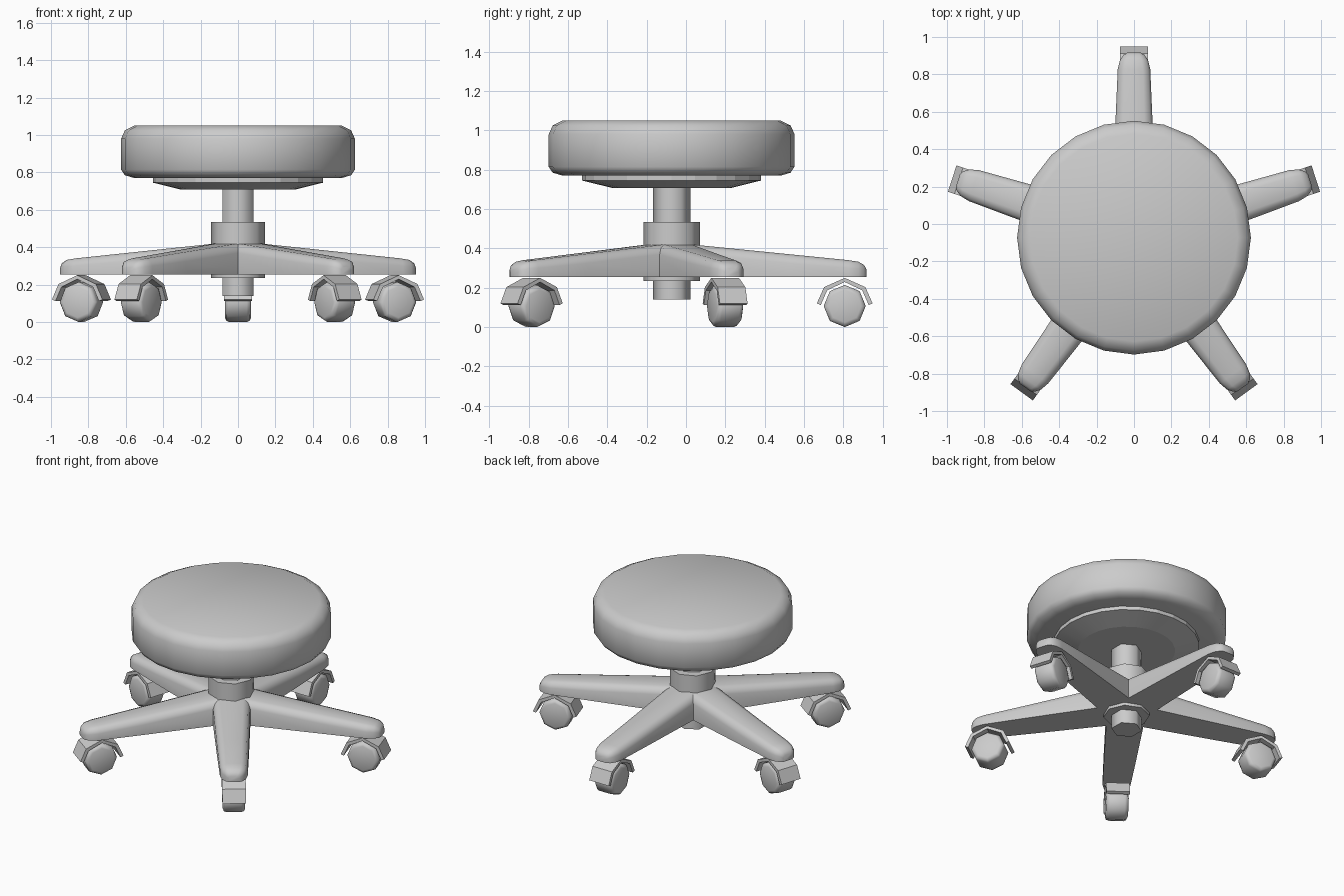
import bpy, bmesh
from math import sin, cos, pi, radians
from mathutils import Matrix

cube = bpy.data.objects.get("Cube")
if cube:
    bpy.data.objects.remove(cube, do_unlink=True)

CENTRE_Y = -0.073
LEG_ANGLES = {"back": 90, "left": 18, "right": 162,
              "front_right": 234, "front_left": 306}

grey = bpy.data.materials.new("plain grey")
grey.use_nodes = True
colour = (0.6, 0.6, 0.6, 1)
grey.diffuse_color = colour
grey.node_tree.nodes["Principled BSDF"].inputs["Base Color"].default_value = colour


def loft(name, rings, angle=0, smooth=40):
    """Skin a row of equal-length closed rings, cap both ends, turn about the hub."""
    bm = bmesh.new()
    rows = [[bm.verts.new(p) for p in ring] for ring in rings]
    n = len(rows[0])
    for a, b in zip(rows, rows[1:]):
        for i in range(n):
            j = (i + 1) % n
            bm.faces.new((a[i], a[j], b[j], b[i]))
    bm.faces.new(rows[0][::-1])
    bm.faces.new(rows[-1])
    bmesh.ops.recalc_face_normals(bm, faces=bm.faces[:])
    bm.transform(Matrix.Translation((0, CENTRE_Y, 0)) @ Matrix.Rotation(radians(angle), 4, "Z"))
    mesh = bpy.data.meshes.new(name)
    bm.to_mesh(mesh)
    bm.free()
    mesh.materials.append(grey)
    obj = bpy.data.objects.new(name, mesh)
    bpy.context.collection.objects.link(obj)
    bpy.ops.object.select_all(action="DESELECT")
    obj.select_set(True)
    bpy.context.view_layer.objects.active = obj
    bpy.ops.object.shade_smooth_by_angle(angle=radians(smooth))
    return obj


def turned(name, profile, sides, angle=0, smooth=40):
    """Round part from (radius, height) pairs."""
    steps = [2 * pi * i / sides for i in range(sides)]
    return loft(name, [[(r * cos(a), r * sin(a), z) for a in steps]
                       for r, z in profile], angle, smooth)


# Cushion and the dished plate below it
turned("seat", [(0.555, 0.77), (0.605, 0.785), (0.625, 0.815), (0.625, 0.98),
                (0.605, 1.025), (0.555, 1.05)], 24)
turned("seat_plate", [(0.305, 0.708), (0.455, 0.745), (0.455, 0.775)], 24, smooth=10)

# Central column
turned("post", [(0.095, 0.14), (0.095, 0.73)], 6, 90, 65)
turned("hub_sleeve", [(0.144, 0.235), (0.144, 0.535)], 8, 0, 50)


def leg_ring(r, w, top, b):
    """Flat-bottomed section with rounded upper corners."""
    half = [(w, 0.255), (w, top - b), (w - 0.3 * b, top - 0.3 * b), (w - b, top)]
    return [(r, y, z) for y, z in half] + [(r, -y, z) for y, z in reversed(half)]


# (distance, half width, top height, corner size)
LEG = [(0, 0.122, 0.43, 0.045), (0.6, 0.1, 0.37, 0.045), (0.9, 0.087, 0.34, 0.04),
       (0.95, 0.075, 0.332, 0.035), (0.978, 0.055, 0.316, 0.025),
       (0.99, 0.035, 0.295, 0.015)]

# Casters: bent guard strip and bevelled octagonal wheel
AXLE = 0.88
GUARD_OUT = [(-0.142, 0.12), (-0.105, 0.203), (0, 0.25), (0.105, 0.203), (0.142, 0.12)]
GUARD_IN = [(-0.122, 0.112), (-0.089, 0.187), (0, 0.229), (0.089, 0.187), (0.122, 0.112)]
WHEEL = [(-0.07, 0.083), (-0.063, 0.1), (-0.047, 0.107),
         (0.047, 0.107), (0.063, 0.1), (0.07, 0.083)]

for side, angle in LEG_ANGLES.items():
    loft(side + "_leg", [leg_ring(*s) for s in LEG], angle, 50)
    outline = GUARD_OUT + GUARD_IN[::-1]
    loft(side + "_wheel_guard", [[(AXLE + x, y, z) for x, z in outline]
                                 for y in (-0.074, 0.074)], angle, 30)
    loft(side + "_wheel", [[(AXLE + r * cos(i * pi / 4), y, 0.107 + r * sin(i * pi / 4))
                            for i in range(8)] for y, r in WHEEL], angle, 50)
